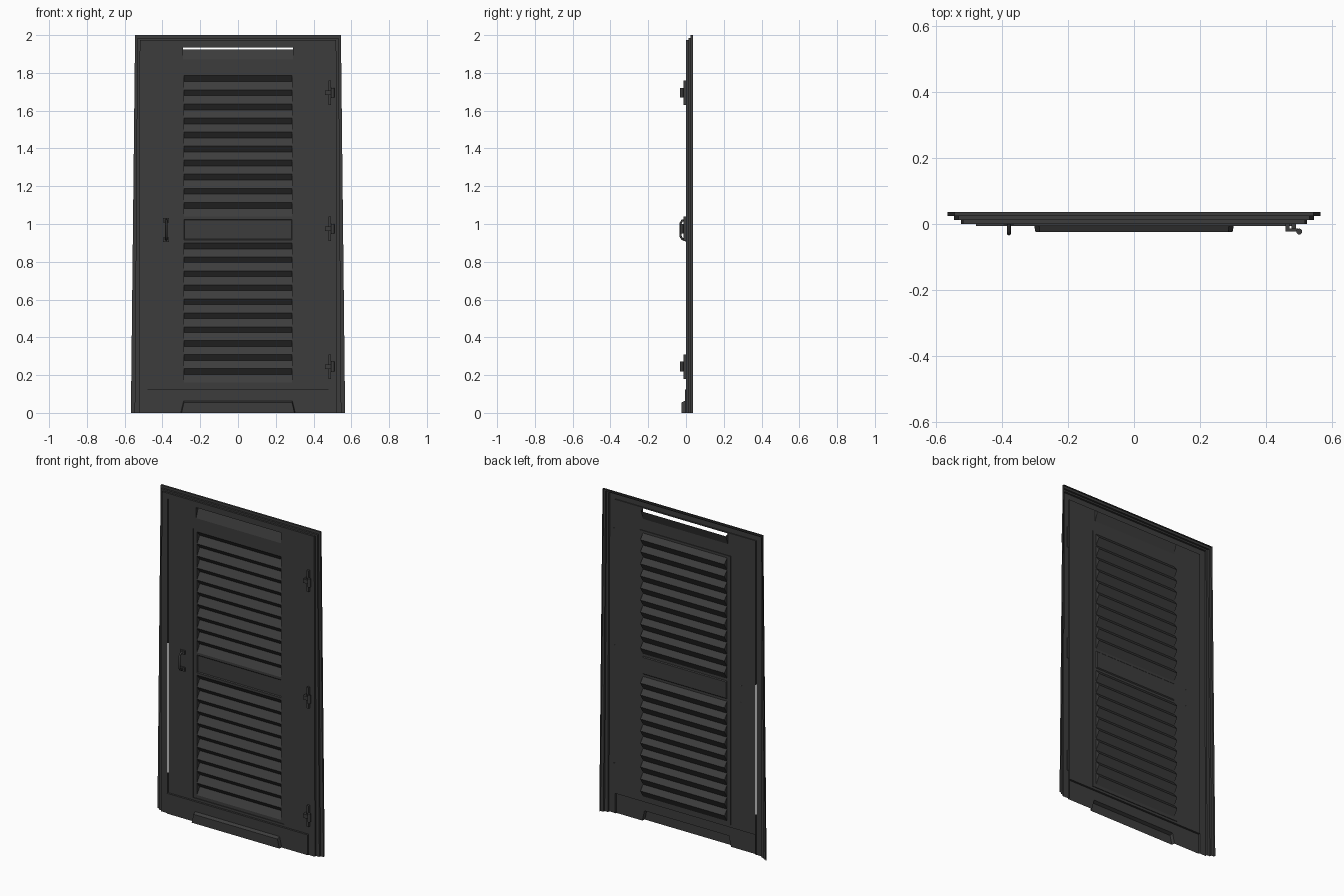
import bpy, bmesh
from mathutils import Vector

cube = bpy.data.objects.get("Cube")
if cube:
    bpy.data.objects.remove(cube, do_unlink=True)

metal = bpy.data.materials.new("dark_grey_metal")
metal.use_nodes = True
grey = (0.045, 0.045, 0.045, 1)
metal.diffuse_color = grey
metal.node_tree.nodes["Principled BSDF"].inputs["Base Color"].default_value = grey
metal.node_tree.nodes["Principled BSDF"].inputs["Roughness"].default_value = 0.7


def finish(name, bm):
    bmesh.ops.remove_doubles(bm, verts=bm.verts, dist=0.0001)
    bmesh.ops.recalc_face_normals(bm, faces=bm.faces)
    mesh = bpy.data.meshes.new(name)
    bm.to_mesh(mesh)
    bm.free()
    mesh.materials.append(metal)
    obj = bpy.data.objects.new(name, mesh)
    bpy.context.collection.objects.link(obj)
    return obj


def face(bm, *points):
    return bm.faces.new([bm.verts.new(p) for p in points])


def plate(bm, x0, x1, z0, z1, y):
    face(bm, (x0, y, z0), (x1, y, z0), (x1, y, z1), (x0, y, z1))


def sheet_with_holes(bm, xs, zs, y, holes):
    """Flat sheet on a grid; holes are (x0, x1, z0, z1)."""
    for x0, x1 in zip(xs, xs[1:]):
        for z0, z1 in zip(zs, zs[1:]):
            cx, cz = (x0 + x1) / 2, (z0 + z1) / 2
            if not any(a < cx < b and c < cz < d for a, b, c, d in holes):
                plate(bm, x0, x1, z0, z1, y)


def rim(bm, a, b, ya, yb):
    """Walls joining rectangle a at depth ya to rectangle b at depth yb."""
    def ring(r, y):
        return [(r[0], y, r[2]), (r[1], y, r[2]), (r[1], y, r[3]), (r[0], y, r[3])]
    p, q = ring(a, ya), ring(b, yb)
    for i in range(4):
        j = (i + 1) % 4
        face(bm, p[i], p[j], q[j], q[i])


def box(bm, x0, x1, y0, y1, z0, z1):
    r = (x0, x1, z0, z1)
    plate(bm, *r, y0)
    plate(bm, *r, y1)
    rim(bm, r, r, y0, y1)


LEAF_Y, PANEL_Y, BACK_Y = 0.006, 0.010, 0.036

# Stepped frame: half width at top, half width at foot, head height, depth
steps = [(0.48, 0.48, 1.94, 0.0), (0.52, 0.525, 1.975, 0.0),
         (0.52, 0.525, 1.975, 0.012), (0.533, 0.547, 1.985, 0.012),
         (0.533, 0.547, 1.985, 0.024), (0.545, 0.567, 2.0, 0.024),
         (0.545, 0.567, 2.0, BACK_Y)]
bm = bmesh.new()
paths = [[(-f, y, 0), (-t, y, h), (t, y, h), (f, y, 0)] for t, f, h, y in steps]
for p, q in zip(paths, paths[1:]):
    for i in range(3):
        face(bm, p[i], p[i + 1], q[i + 1], q[i])
finish("stepped_frame", bm)

# Jamb returns, with a narrow gap left on the latch side
bm = bmesh.new()
for x, z0, z1 in [(0.48, 0, 1.94), (-0.48, 0, 0.25), (-0.48, 1.05, 1.94)]:
    face(bm, (x, 0, z0), (x, LEAF_Y, z0), (x, LEAF_Y, z1), (x, 0, z1))
face(bm, (-0.48, 0, 1.94), (0.48, 0, 1.94), (0.48, LEAF_Y, 1.94), (-0.48, LEAF_Y, 1.94))
finish("jamb_return", bm)

# Door leaf with openings for the louvre panel and the top vent
opening = (-0.31, 0.31, 0.14, 1.80)
vent = (-0.29, 0.29, 1.87, 1.935)
bm = bmesh.new()
sheet_with_holes(bm, [-0.48, -0.31, -0.29, 0.29, 0.31, 0.48],
                 [0.125, 0.14, 1.80, 1.87, 1.935, 1.94], LEAF_Y, [opening, vent])
rim(bm, opening, opening, LEAF_Y, PANEL_Y)
finish("door_leaf", bm)

# Vent scoop leaning back, open along its top
bm = bmesh.new()
x, z0, z1 = 0.29, vent[2], vent[3]
face(bm, (-x, LEAF_Y, z0), (x, LEAF_Y, z0), (x, 0.026, z1 - 0.01), (-x, 0.026, z1 - 0.01))
for s in (-x, x):
    face(bm, (s, LEAF_Y, z0), (s, 0.026, z1 - 0.01), (s, LEAF_Y, z1))
finish("top_vent_scoop", bm)

# Inset panel with two louvre fields and a middle board
fields = {"upper": (-0.287, 0.287, 1.04, 1.785), "lower": (-0.287, 0.287, 0.16, 0.90)}
board = (-0.287, 0.287, 0.915, 1.025)
inner_board = (-0.282, 0.282, 0.92, 1.02)
bm = bmesh.new()
sheet_with_holes(bm, [-0.31, -0.287, 0.287, 0.31],
                 [0.14, 0.16, 0.90, 0.915, 1.025, 1.04, 1.785, 1.80], PANEL_Y,
                 list(fields.values()) + [board])
rim(bm, board, inner_board, PANEL_Y, 0.015)
plate(bm, *inner_board, 0.015)
finish("louvre_panel", bm)

# Pressed louvres: a long face rising to the back, then a short one returning
SLATS = 10
for label, (x0, x1, z0, z1) in fields.items():
    bm = bmesh.new()
    pitch = (z1 - z0) / SLATS
    for i in range(SLATS):
        low, high = z0 + i * pitch, z0 + (i + 1) * pitch
        mid = low + pitch * 0.58
        for ya, za, yb, zb in [(PANEL_Y, low, BACK_Y, mid), (BACK_Y, mid, PANEL_Y, high)]:
            face(bm, (x0, ya, za), (x1, ya, za), (x1, yb, zb), (x0, yb, zb))
        for x in (x0, x1):
            face(bm, (x, PANEL_Y, low), (x, BACK_Y, mid), (x, PANEL_Y, high))
    finish(label + "_louvres", bm)

# Kick plate with a hollow bottom scoop
bm = bmesh.new()
KICK_Y, SCOOP_Y = -0.006, -0.025
outer = [(-0.303, 0), (-0.288, 0.064), (0.288, 0.064), (0.303, 0)]
front = [(-0.299, 0), (-0.286, 0.055), (0.286, 0.055), (0.299, 0)]
contour = [(-0.48, 0), (-0.48, 0.125), (0.48, 0.125), (0.48, 0)]
for i in range(3):
    a, b = outer[i], outer[i + 1]
    for (p, q, y) in [(contour[i], contour[i + 1], KICK_Y), (front[i], front[i + 1], SCOOP_Y)]:
        face(bm, (a[0], KICK_Y, a[1]), (b[0], KICK_Y, b[1]), (q[0], y, q[1]), (p[0], y, p[1]))
    p, q = contour[i], contour[i + 1]
    face(bm, (p[0], KICK_Y, p[1]), (q[0], KICK_Y, q[1]),
         (q[0], LEAF_Y, q[1]), (p[0], LEAF_Y, p[1]))
face(bm, *[(x, SCOOP_Y, z) for x, z in front])
finish("kick_plate", bm)

# Hinges on the left side of the door
for label, z in [("top", 1.695), ("middle", 0.975), ("bottom", 0.245)]:
    bm = bmesh.new()
    box(bm, 0.478, 0.492, -0.014, 0.004, z - 0.065, z + 0.065)
    box(bm, 0.46, 0.472, -0.016, 0.006, z - 0.012, z + 0.012)
    box(bm, 0.46, 0.50, -0.023, -0.014, z - 0.012, z + 0.012)
    barrel = bmesh.ops.create_cone(bm, cap_ends=True, segments=12,
                                   radius1=0.009, radius2=0.009, depth=0.052)
    bmesh.ops.translate(bm, verts=barrel["verts"], vec=Vector((0.502, -0.023, z)))
    finish(label + "_hinge", bm)

# Bowed pull handle with two mounting pads
curve = bpy.data.curves.new("pull_handle", "CURVE")
curve.dimensions = "3D"
curve.bevel_depth = 0.006
curve.bevel_resolution = 2
curve.use_fill_caps = True
path = [(LEAF_Y, 0.915), (-0.020, 0.920), (-0.029, 0.935),
        (-0.029, 1.003), (-0.020, 1.018), (LEAF_Y, 1.023)]
spline = curve.splines.new("POLY")
spline.points.add(len(path) - 1)
for point, (y, z) in zip(spline.points, path):
    point.co = (-0.38, y, z, 1)
curve.materials.append(metal)
bpy.context.collection.objects.link(bpy.data.objects.new("pull_handle", curve))
bm = bmesh.new()
for z in (0.917, 1.021):
    box(bm, -0.396, -0.364, -0.002, LEAF_Y, z - 0.012, z + 0.012)
finish("handle_pads", bm)
